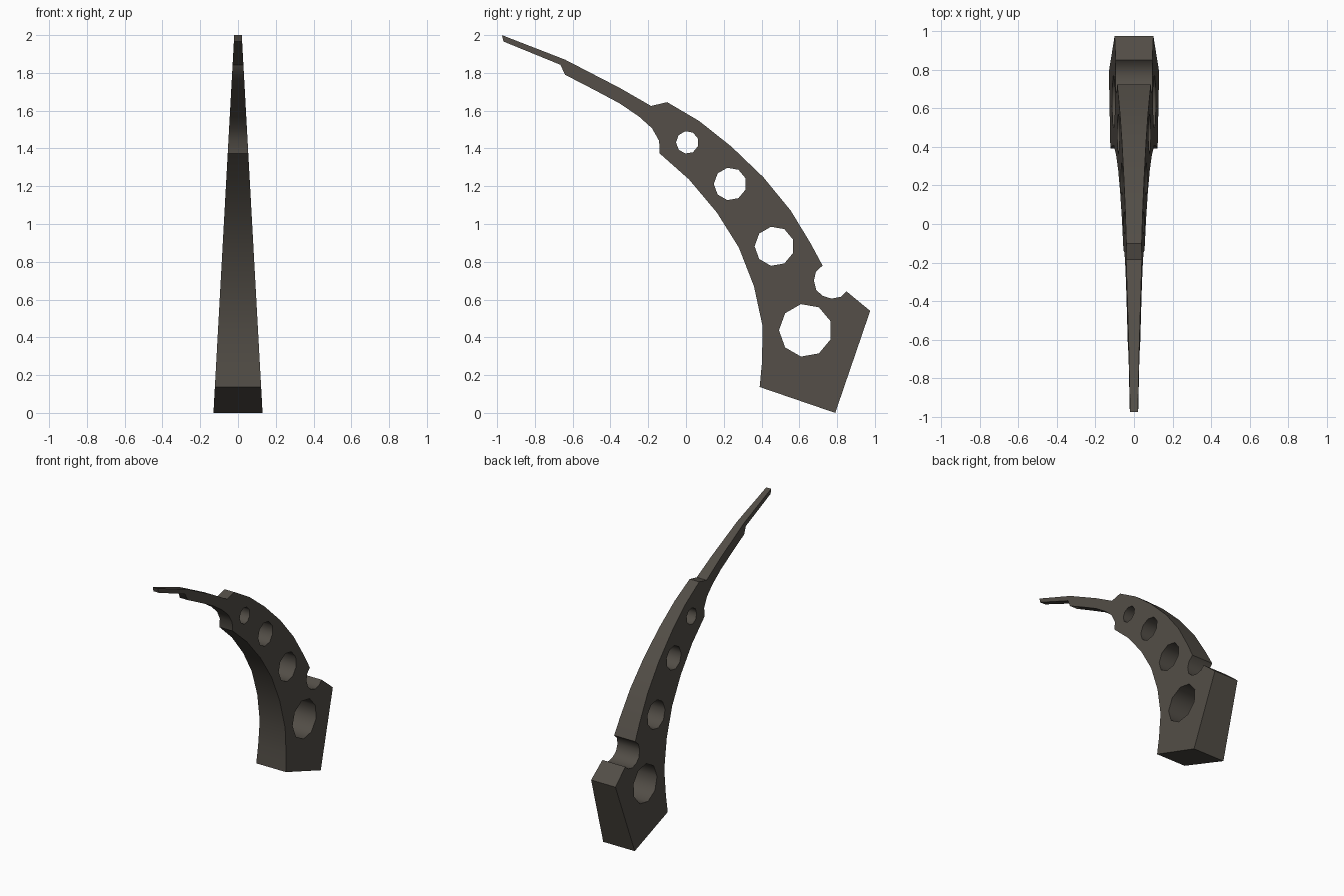
import bpy, bmesh, math
from mathutils import Vector
from mathutils.geometry import tessellate_polygon

if "Cube" in bpy.data.objects:
    bpy.data.objects.remove(bpy.data.objects["Cube"])

# Side outline of the curved arm as (y, z), starting at the tip
outline = [
    # outer (upper) edge
    (-.975, 2), (-.64, 1.87), (-.35, 1.72), (-.185, 1.625), (-.10, 1.645),
    (.07, 1.545), (.24, 1.41), (.41, 1.247), (.555, 1.07), (.66, .897), (.723, .78),
    # round notch
    (.688, .748), (.677, .70), (.69, .65), (.723, .62), (.77, .605), (.82, .615), (.85, .643),
    # base block
    (.975, .54), (.79, 0), (.39, .137),
    # inner edge
    (.402, .265), (.406, .456), (.36, .67), (.28, .875), (.164, 1.06), (.016, 1.236),
    (-.14, 1.374), (-.142, 1.44), (-.18, 1.507), (-.25, 1.57), (-.354, 1.64),
    (-.485, 1.71), (-.64, 1.79), (-.665, 1.843), (-.966, 1.966)]


def hole(y, z, r, n=9):
    return [(y + r * math.cos(math.pi + math.tau * i / n),
             z + r * math.sin(math.pi + math.tau * i / n)) for i in range(n)]


# Lightening holes growing towards the base
loops = [outline, hole(.007, 1.432, .06), hole(.234, 1.212, .087),
         hole(.468, .882, .105), hole(.633, .437, .141)]


def half_width(z):
    return .13 - .055 * z


# Tapered solid: two pierced side faces joined by strips along each loop
bm = bmesh.new()
sides = {s: [[bm.verts.new((s * half_width(z), y, z)) for y, z in lp] for lp in loops]
         for s in (-1, 1)}
tris = tessellate_polygon([[Vector((y, z, 0)) for y, z in lp] for lp in loops])
for s in (-1, 1):
    flat = [v for lp in sides[s] for v in lp]
    for t in tris:
        bm.faces.new([flat[i] for i in t])
for left, right in zip(sides[-1], sides[1]):
    n = len(left)
    for i in range(n):
        j = (i + 1) % n
        bm.faces.new((left[i], left[j], right[j], right[i]))
bmesh.ops.recalc_face_normals(bm, faces=bm.faces)

mesh = bpy.data.meshes.new("curved_arm")
bm.to_mesh(mesh)
bm.free()
arm = bpy.data.objects.new("curved_arm", mesh)
bpy.context.collection.objects.link(arm)

# Dark metal
mat = bpy.data.materials.new("dark warm grey")
mat.diffuse_color = (.085, .075, .062, 1)
mat.use_nodes = True
mat.node_tree.nodes["Principled BSDF"].inputs["Base Color"].default_value = mat.diffuse_color
mesh.materials.append(mat)

bpy.context.view_layer.objects.active = arm
arm.select_set(True)
bpy.ops.object.shade_smooth_by_angle(angle=math.radians(42))
